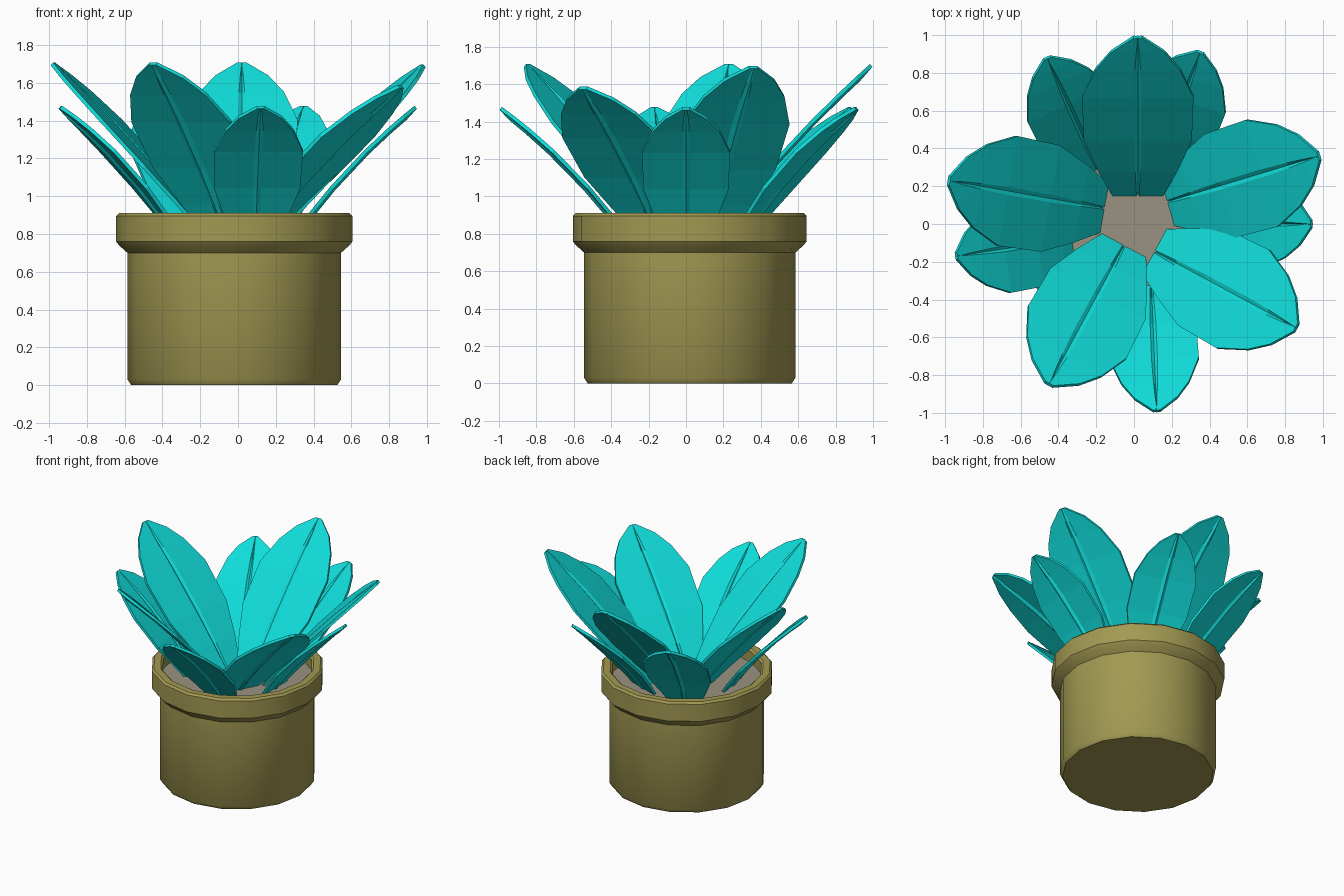
import bpy, bmesh, math
from mathutils import Vector

cube = bpy.data.objects.get("Cube")
if cube:
    bpy.data.objects.remove(cube)


def material(name, rgb):
    mat = bpy.data.materials.new(name)
    mat.use_nodes = True
    mat.diffuse_color = (*rgb, 1)
    mat.node_tree.nodes["Principled BSDF"].inputs["Base Color"].default_value = (*rgb, 1)
    return mat


leaf_mat = material("turquoise leaf", (0.005, 0.72, 0.70))
pot_mat = material("olive clay", (0.36, 0.32, 0.085))
soil_mat = material("grey soil", (0.32, 0.29, 0.22))


def add_object(name, bm, mat, smooth=False):
    bmesh.ops.recalc_face_normals(bm, faces=bm.faces[:])
    mesh = bpy.data.meshes.new(name)
    bm.to_mesh(mesh)
    bm.free()
    mesh.materials.append(mat)
    obj = bpy.data.objects.new(name, mesh)
    bpy.context.collection.objects.link(obj)
    if smooth:
        bpy.ops.object.select_all(action="DESELECT")
        obj.select_set(True)
        bpy.context.view_layer.objects.active = obj
        bpy.ops.object.shade_smooth_by_angle(angle=math.radians(35))
    return obj


def lathe(name, profile, mat, center, sides=16):
    """Spin (radius, height) points around z and cap both ends."""
    bm = bmesh.new()
    rings = []
    for r, z in profile:
        rings.append([bm.verts.new((center[0] + r * math.cos(math.tau * i / sides),
                                    center[1] + r * math.sin(math.tau * i / sides), z))
                      for i in range(sides)])
    for a, b in zip(rings, rings[1:]):
        for i in range(sides):
            j = (i + 1) % sides
            bm.faces.new((a[i], a[j], b[j], b[i]))
    bm.faces.new(rings[0])
    bm.faces.new(rings[-1])
    return add_object(name, bm, mat, smooth=True)


# Pot with a thick overhanging rim, and the soil inside it
POT_CENTER = (-0.02, 0.02)
lathe("pot", [(0.545, 0), (0.565, 0.03), (0.565, 0.70), (0.61, 0.74), (0.625, 0.76),
              (0.625, 0.895), (0.61, 0.91), (0.56, 0.91), (0.545, 0.895), (0.545, 0.78)],
      pot_mat, POT_CENTER)
lathe("soil", [(0.55, 0.77), (0.55, 0.81)], soil_mat, POT_CENTER)

# Leaf outline: (fraction along the leaf, half width as a share of the widest)
OUTLINE = [(0, 0.38), (0.2, 0.7), (0.4, 0.97), (0.66, 1), (0.82, 0.76), (0.92, 0.48), (1, 0.08)]


def leaf(name, base, tip, half_width, arch):
    """A thin arching blade with a shallow groove along its midrib."""
    base, tip = Vector(base), Vector(tip)
    run = tip - base
    side = Vector((-run.y, run.x, 0)).normalized()
    up = side.cross(run).normalized()
    up = up if up.z > 0 else -up
    bm = bmesh.new()
    rows = []
    for t, w in OUTLINE:
        mid = base + run * t + up * arch * 4 * t * (1 - t)
        row = []
        for u in (-1, -0.08, 0, 0.08, 1):
            groove = -0.012 if u == 0 and t < 1 else 0
            row.append(bm.verts.new(mid + side * u * w * half_width + up * groove))
        rows.append(row)
    for a, b in zip(rows, rows[1:]):
        for i in range(4):
            bm.faces.new((a[i], a[i + 1], b[i + 1], b[i]))
    obj = add_object(name, bm, leaf_mat)
    solid = obj.modifiers.new("thickness", "SOLIDIFY")
    solid.thickness = 0.02
    solid.offset = 0


# Inner ring of tall broad leaves: base, tip
tall = [((0.02, 0.12), (0.02, 0.99, 1.70)),
        ((0.15, 0.11), (0.98, 0.36, 1.69)),
        ((0.08, -0.13), (0.86, -0.55, 1.58)),
        ((-0.04, -0.09), (-0.45, -0.85, 1.70)),
        ((-0.13, 0.08), (-0.98, 0.23, 1.70))]
for i, (base, tip) in enumerate(tall):
    leaf(f"tall_leaf_{i + 1}", (*base, 0.76), tip, 0.295, 0.03)

# Outer ring of shorter, narrower leaves
short = [((0.09, -0.27), (0.12, -0.99, 1.47)),
         ((0.25, 0.0), (0.94, 0.0, 1.47)),
         ((0.12, 0.26), (0.35, 0.91, 1.47)),
         ((-0.17, 0.24), (-0.46, 0.88, 1.47)),
         ((-0.28, -0.07), (-0.94, -0.17, 1.47))]
for i, (base, tip) in enumerate(short):
    leaf(f"short_leaf_{i + 1}", (*base, 0.72), tip, 0.235, 0.04)
